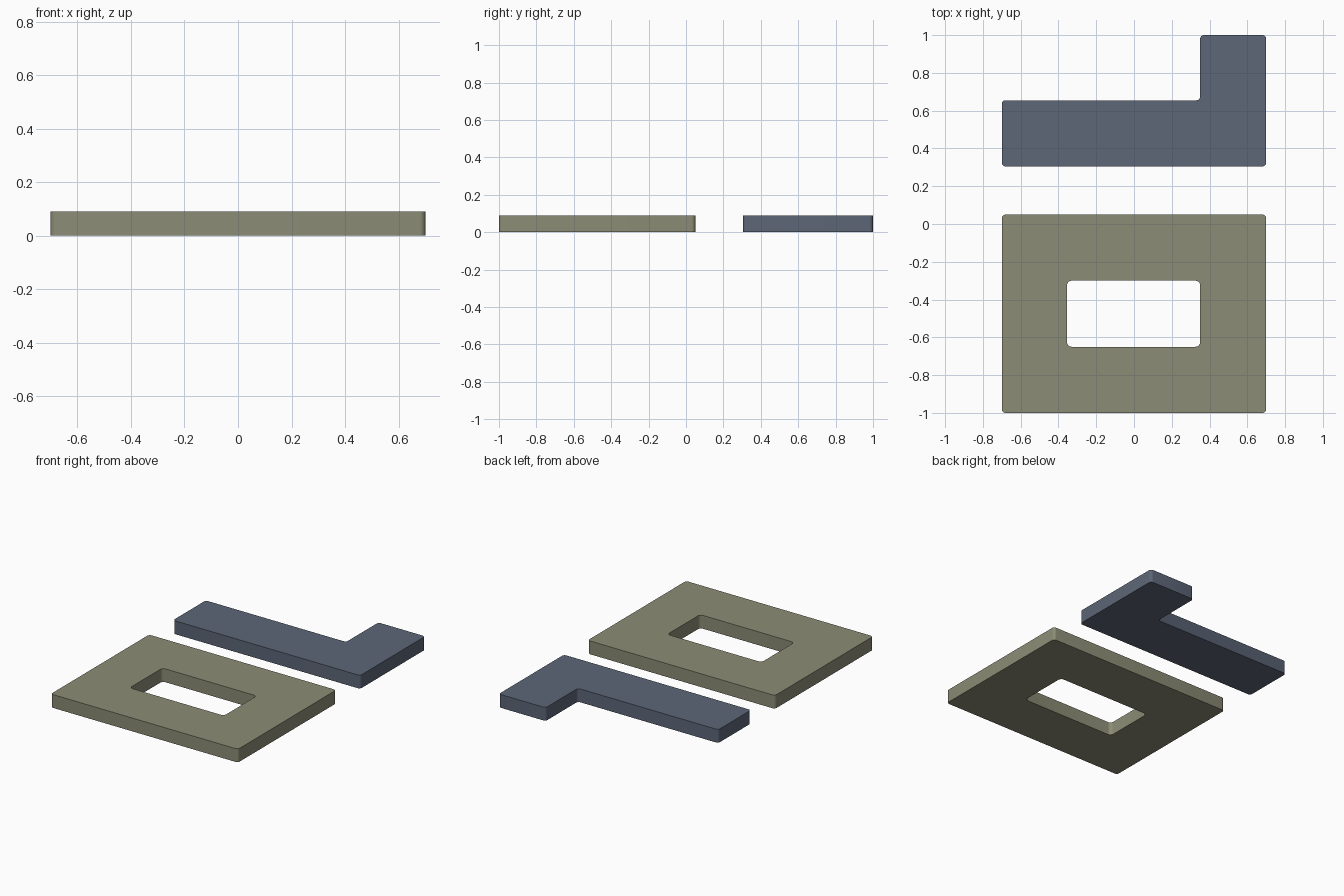
import bpy, bmesh, math
from mathutils import Vector

if "Cube" in bpy.data.objects:
    bpy.data.objects.remove(bpy.data.objects["Cube"])

HEIGHT = 0.09
STEPS = 6


def material(name, srgb):
    m = bpy.data.materials.new(name)
    m.diffuse_color = [(c / 255 / 12.92 if c < 11 else ((c / 255 + 0.055) / 1.055) ** 2.4) for c in srgb] + [1]
    m.use_nodes = True
    m.node_tree.nodes["Principled BSDF"].inputs["Base Color"].default_value = m.diffuse_color
    return m


def rounded(corners, r):
    """Outline of right-angled corners, each replaced by a small arc."""
    pts, n = [], len(corners)
    for i in range(n):
        p = Vector(corners[i])
        a = (Vector(corners[i - 1]) - p).normalized()
        b = (Vector(corners[(i + 1) % n]) - p).normalized()
        c = p + r * (a + b)
        for k in range(STEPS + 1):
            t = math.pi / 2 * k / STEPS
            pts.append(c - r * (b * math.cos(t) + a * math.sin(t)))
    return pts


def rect(x0, y0, x1, y1):
    return [(x0, y0), (x1, y0), (x1, y1), (x0, y1)]


def slab(name, mat, outline, hole=None):
    """Flat slab standing on z = 0, with an optional matching hole outline."""
    bm = bmesh.new()
    outer = [bm.verts.new((p.x, p.y, 0)) for p in outline]
    n = len(outer)
    if hole:
        inner = [bm.verts.new((p.x, p.y, 0)) for p in hole]
        for i in range(n):
            j = (i + 1) % n
            bm.faces.new((outer[i], outer[j], inner[j], inner[i]))
    else:
        bm.faces.new(outer)
    base = list(bm.faces)
    top = bmesh.ops.extrude_face_region(bm, geom=base, use_keep_orig=True)["geom"]
    for v in top:
        if isinstance(v, bmesh.types.BMVert):
            v.co.z = HEIGHT
    bmesh.ops.recalc_face_normals(bm, faces=bm.faces)
    # smooth only the walls, so the rounded corners shade softly
    for f in bm.faces:
        f.smooth = abs(f.normal.z) < 0.5
    for e in bm.edges:
        if len(e.link_faces) == 2 and e.calc_face_angle() > 0.6:
            e.smooth = False
    mesh = bpy.data.meshes.new(name)
    bm.to_mesh(mesh)
    bm.free()
    mesh.materials.append(mat)
    ob = bpy.data.objects.new(name, mesh)
    bpy.context.collection.objects.link(ob)


# square frame with a rectangular window
slab("frame_plate", material("olive", (140, 140, 118)),
     rounded(rect(-0.7, -1, 0.7, 0.05), 0.02),
     rounded(rect(-0.355, -0.65, 0.35, -0.3), 0.025))

# L-shaped bar behind it
slab("angle_bar", material("slate_blue", (93, 102, 119)),
     rounded([(-0.7, 0.305), (0.7, 0.305), (0.7, 1), (0.35, 1), (0.35, 0.655), (-0.7, 0.655)], 0.02))
